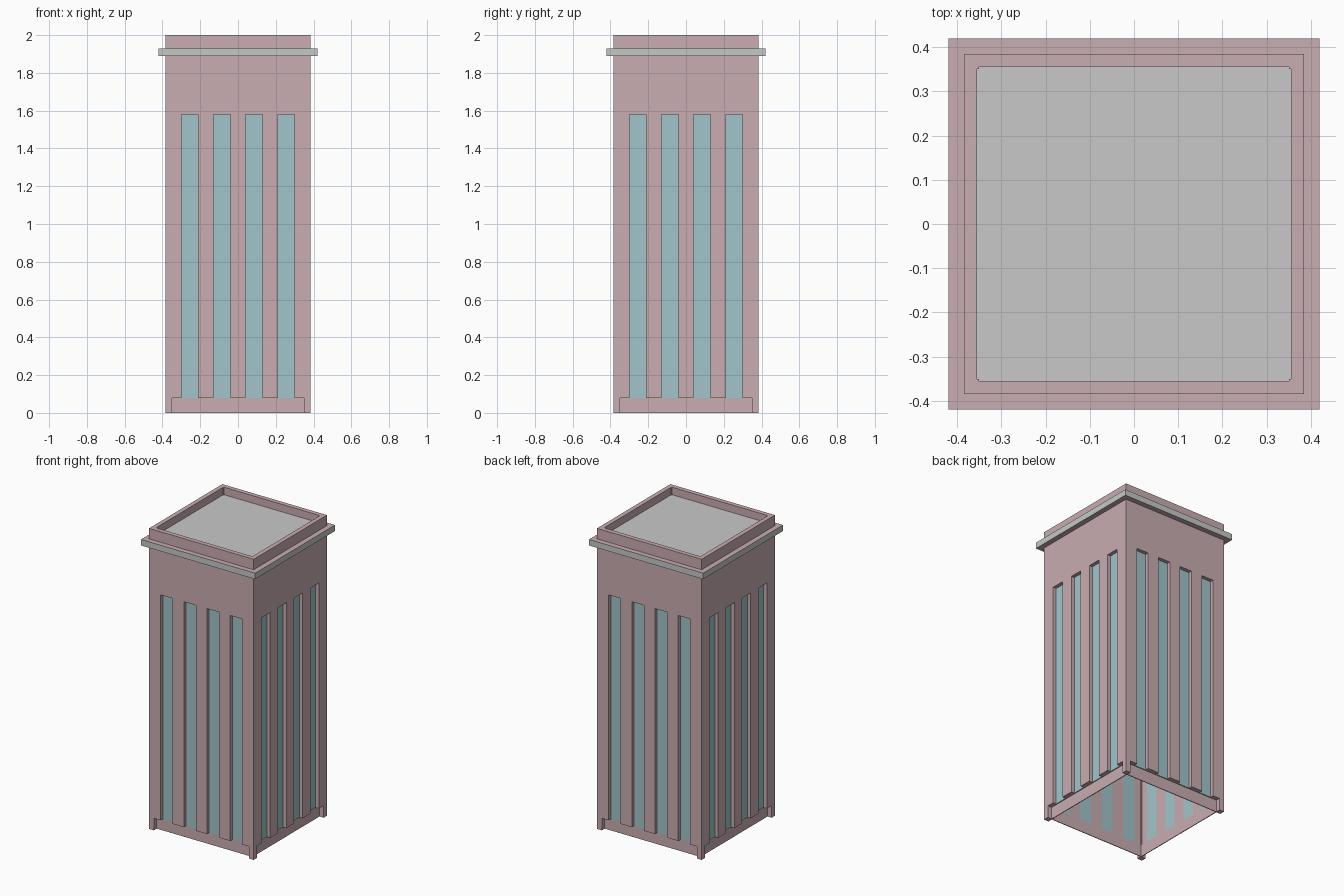
import bpy, bmesh, math

if "Cube" in bpy.data.objects:
    bpy.data.objects.remove(bpy.data.objects["Cube"])


def material(name, r, g, b):
    lin = [((c / 255 + 0.055) / 1.055) ** 2.4 for c in (r, g, b)]
    m = bpy.data.materials.new(name)
    m.diffuse_color = (*lin, 1)
    m.use_nodes = True
    m.node_tree.nodes["Principled BSDF"].inputs["Base Color"].default_value = m.diffuse_color
    return m


PINK = material("pink stone", 201, 173, 178)
GLASS = material("teal glass", 162, 197, 202)
TRIM = material("pale grey trim", 197, 202, 198)
ROOF = material("grey roof", 201, 201, 201)

OUT, INN, POST = 0.385, 0.355, 0.35      # wall outside, wall inside, post inside
TOP, BASE, WIN_TOP = 2.0, 0.08, 1.58
WINDOWS = [(c - 0.044, c + 0.044) for c in (-0.256, -0.085, 0.085, 0.256)]


def finish(bm, name, mats, angle=0.0):
    bmesh.ops.recalc_face_normals(bm, faces=bm.faces)
    me = bpy.data.meshes.new(name)
    bm.to_mesh(me)
    bm.free()
    for m in mats:
        me.materials.append(m)
    ob = bpy.data.objects.new(name, me)
    bpy.context.collection.objects.link(ob)
    ob.rotation_euler.z = angle
    return ob


def plate(bm, outline, y0, y1):
    """Extrude an x/z outline from y0 to y1."""
    f = bm.faces.new([bm.verts.new((x, y0, z)) for x, z in outline])
    ext = bmesh.ops.extrude_face_region(bm, geom=[f])["geom"]
    for v in ext:
        if isinstance(v, bmesh.types.BMVert):
            v.co.y = y1


def rect(x0, x1, z0, z1):
    return [(x0, z0), (x1, z0), (x1, z1), (x0, z1)]


# Wall outline: a comb whose gaps are the tall windows
comb = [(-POST, TOP), (-POST, BASE)]
for a, b in WINDOWS:
    comb += [(a, BASE), (a, WIN_TOP), (b, WIN_TOP), (b, BASE)]
comb += [(POST, BASE), (POST, TOP)]

for i, side in enumerate(("front", "right", "back", "left")):
    turn = i * math.pi / 2
    # Wall with window openings
    bm = bmesh.new()
    plate(bm, comb, -OUT, -INN)
    finish(bm, "wall_" + side, [PINK], turn)
    # Recessed glass strips
    bm = bmesh.new()
    for a, b in WINDOWS:
        plate(bm, rect(a, b, BASE, WIN_TOP), -INN - 0.006, -INN)
    finish(bm, "windows_" + side, [GLASS], turn)
    # Recessed base strip
    bm = bmesh.new()
    plate(bm, rect(-POST, POST, 0, BASE), -INN, -POST)
    finish(bm, "base_strip_" + side, [PINK], turn)
    # Corner post
    bm = bmesh.new()
    plate(bm, rect(POST, OUT, 0, TOP), -OUT, -POST)
    finish(bm, "corner_post_" + side, [PINK], turn)

# Cornice: square ring, grey on its outer edge, stone above and below
bm = bmesh.new()
corners = [(-1, -1), (1, -1), (1, 1), (-1, 1)]
loops = [[bm.verts.new((x * r, y * r, z)) for x, y in corners]
         for r, z in ((OUT, 1.89), (0.42, 1.89), (0.42, 1.93), (OUT, 1.93))]
for k in range(3):
    for j in range(4):
        n = (j + 1) % 4
        f = bm.faces.new((loops[k][j], loops[k][n], loops[k + 1][n], loops[k + 1][j]))
        f.material_index = 1 if k == 1 else 0
finish(bm, "cornice", [PINK, TRIM])

# Flat roof sunk behind the parapet
bm = bmesh.new()
bm.faces.new([bm.verts.new((x * INN, y * INN, 1.95)) for x, y in corners])
finish(bm, "roof", [ROOF])
